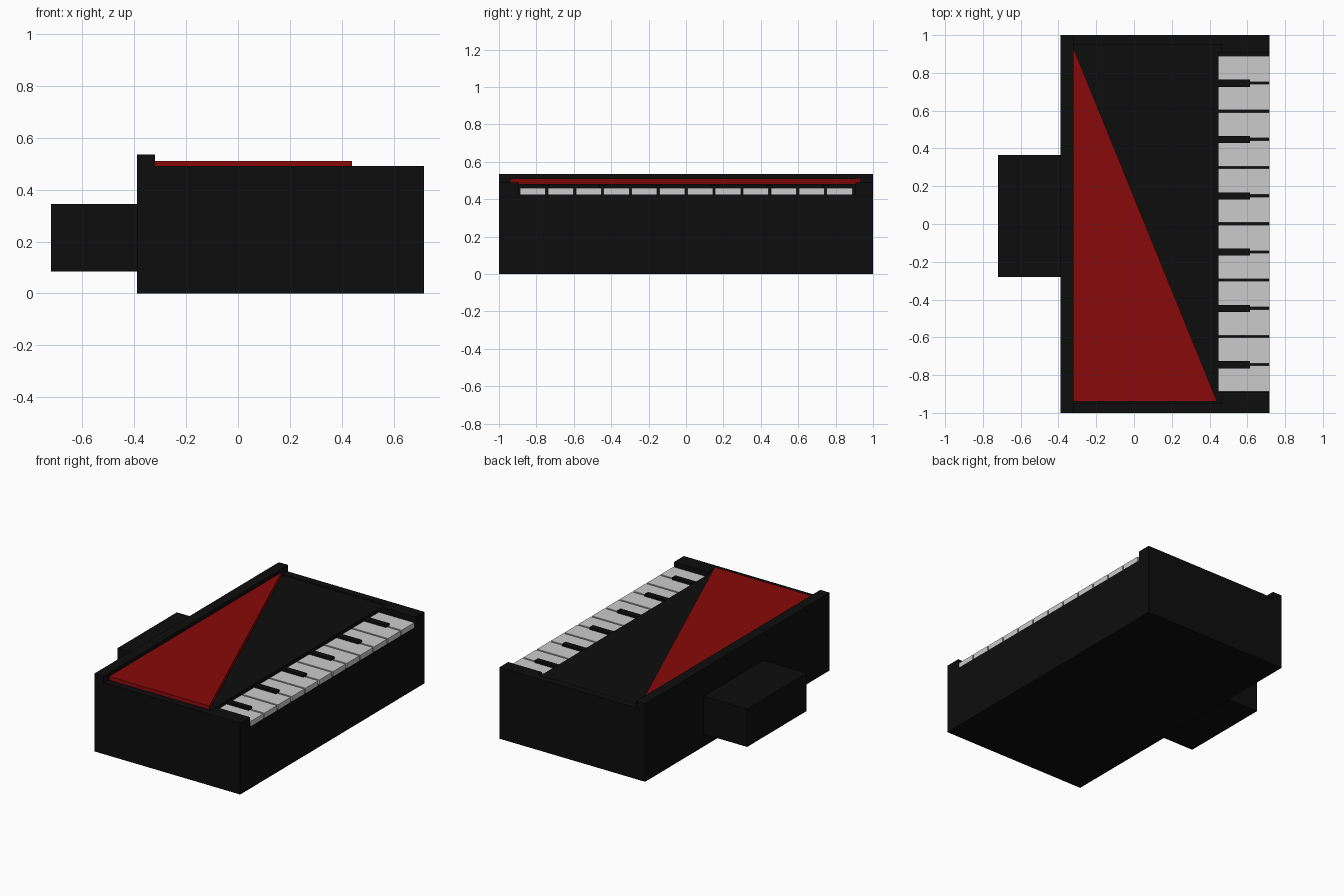
import bpy, bmesh

if "Cube" in bpy.data.objects:
    bpy.data.objects.remove(bpy.data.objects["Cube"])


def material(name, color):
    m = bpy.data.materials.new(name)
    m.diffuse_color = color
    m.use_nodes = True
    m.node_tree.nodes["Principled BSDF"].inputs["Base Color"].default_value = m.diffuse_color
    return m


BLACK = material("black_finish", (0.004, 0.004, 0.004, 1))
RED = material("red_finish", (0.25, 0.003, 0.003, 1))


def prism(name, points, axis, lo, hi, mat=None):
    """Extrude a 2D outline along y (points are x, z) or z (points are x, y)."""
    def place(p, d):
        return (p[0], d, p[1]) if axis == "y" else (p[0], p[1], d)
    bm = bmesh.new()
    face = bm.faces.new([bm.verts.new(place(p, lo)) for p in points])
    ext = bmesh.ops.extrude_face_region(bm, geom=[face])
    move = (0, hi - lo, 0) if axis == "y" else (0, 0, hi - lo)
    verts = [v for v in ext["geom"] if isinstance(v, bmesh.types.BMVert)]
    bmesh.ops.translate(bm, vec=move, verts=verts)
    bmesh.ops.recalc_face_normals(bm, faces=bm.faces)
    mesh = bpy.data.meshes.new(name)
    bm.to_mesh(mesh)
    bm.free()
    ob = bpy.data.objects.new(name, mesh)
    bpy.context.collection.objects.link(ob)
    if mat:
        mesh.materials.append(mat)
    return ob


def box(name, x, y, z, mat=None):
    outline = [(x[0], y[0]), (x[1], y[0]), (x[1], y[1]), (x[0], y[1])]
    return prism(name, outline, "z", z[0], z[1], mat)


# Case with raised back rail
case = prism("case", [(-0.39, 0), (0.717, 0), (0.717, 0.49), (-0.32, 0.49),
                      (-0.32, 0.535), (-0.39, 0.535)], "y", -1, 1, BLACK)

# Key bed and shallow top panel cut into the case
cutters = [
    box("key_bed_cutter", (0.448, 0.8), (-0.892, 0.905), (0.425, 0.6)),
    box("top_panel_cutter", (-0.32, 0.46), (-0.95, 0.95), (0.482, 0.6)),
]
for cutter in cutters:
    cutter.hide_render = True
    cutter.hide_set(True)
    mod = case.modifiers.new(cutter.name, "BOOLEAN")
    mod.operation = "DIFFERENCE"
    mod.solver = "EXACT"
    mod.object = cutter

# Projecting box behind the case
box("rear_box", (-0.72, -0.39), (-0.28, 0.365), (0.085, 0.345), BLACK)

# Red triangular panel
prism("red_panel", [(-0.32, -0.94), (0.44, -0.94), (-0.32, 0.93)], "z", 0.482, 0.511, RED)

# White keys, with a black key over every other joint
START, PITCH = -0.887, 0.149
for i in range(12):
    y = START + i * PITCH
    box(f"white_key_{i + 1}", (0.448, 0.717), (y, y + PITCH - 0.012), (0.425, 0.459))
    if i % 2:
        box(f"black_key_{i // 2 + 1}", (0.448, 0.615), (y - 0.026, y + 0.012), (0.44, 0.475), BLACK)
